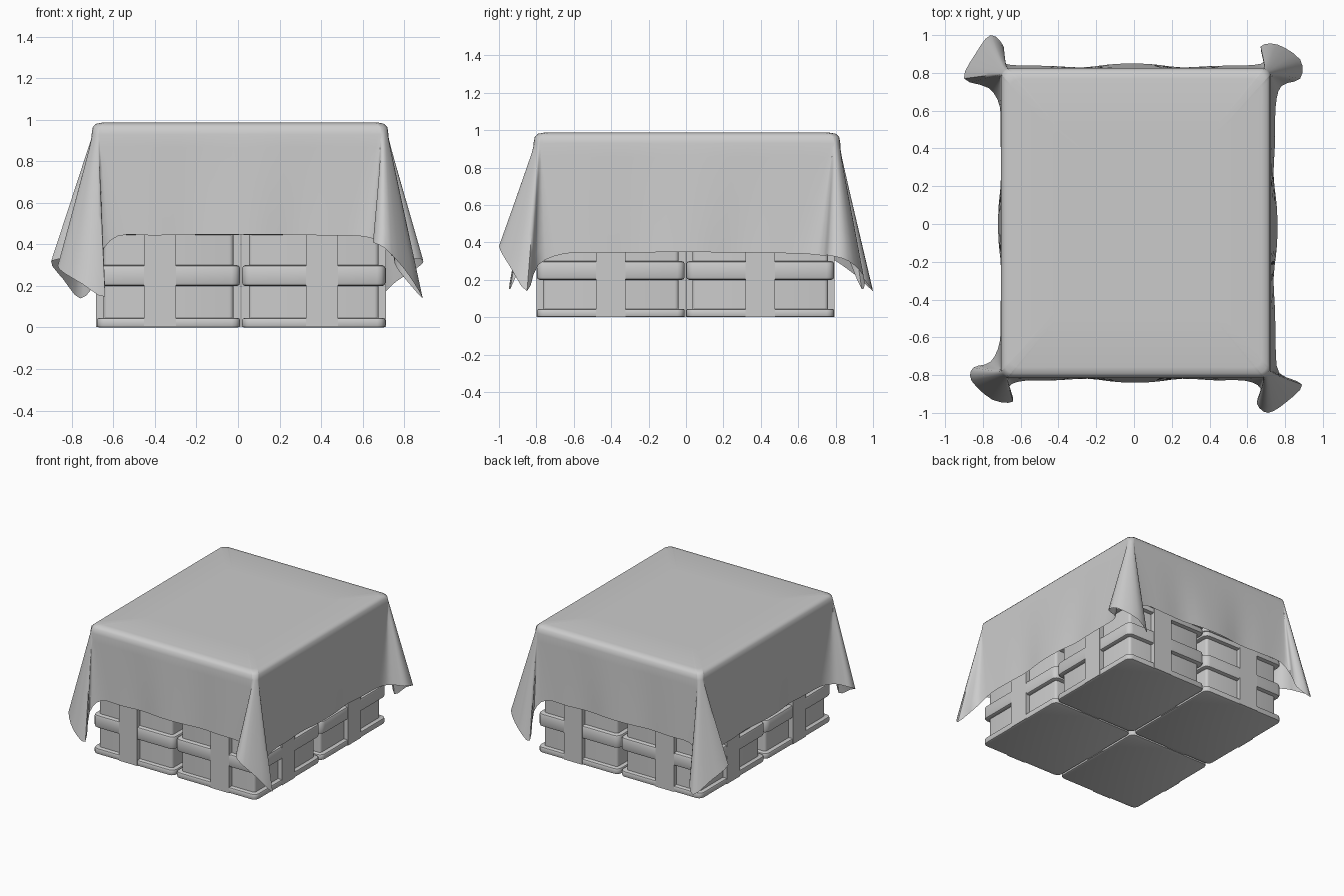
import bpy, bmesh, math
from mathutils import Vector

if "Cube" in bpy.data.objects:
    bpy.data.objects.remove(bpy.data.objects["Cube"])


def material(name, value):
    m = bpy.data.materials.new(name)
    m.use_nodes = True
    color = (value, value, value, 1)
    m.diffuse_color = color
    m.node_tree.nodes["Principled BSDF"].inputs["Base Color"].default_value = color
    return m


GREY = material("plain grey", 0.6)


def finish(bm, name, angle):
    bmesh.ops.recalc_face_normals(bm, faces=bm.faces)
    mesh = bpy.data.meshes.new(name)
    bm.to_mesh(mesh)
    bm.free()
    mesh.materials.append(GREY)
    ob = bpy.data.objects.new(name, mesh)
    bpy.context.collection.objects.link(ob)
    bpy.ops.object.select_all(action="DESELECT")
    ob.select_set(True)
    bpy.context.view_layer.objects.active = ob
    bpy.ops.object.shade_smooth_by_angle(angle=math.radians(angle))
    return ob


def box(name, center, size, corner=0, soften=0):
    """Box with rounded upright corners and softened rims."""
    bm = bmesh.new()
    bmesh.ops.create_cube(bm, size=1)
    for v in bm.verts:
        v.co = Vector(a * b + c for a, b, c in zip(v.co, size, center))
    if corner:
        upright = [e for e in bm.edges
                   if abs(e.verts[0].co.z - e.verts[1].co.z) > 0.001]
        bmesh.ops.bevel(bm, geom=upright, offset=corner, segments=3,
                        profile=0.5, affect="EDGES")
    if soften:
        rims = [e for e in bm.edges if e.calc_face_angle(0) > 1]
        bmesh.ops.bevel(bm, geom=rims, offset=soften, segments=2,
                        profile=0.5, affect="EDGES")
    return finish(bm, name, 35)


# Crates: two layers of two by two
WIDTH, DEPTH, LAYER = 0.69, 0.79, 0.485


def crate(x, y, z, strap_x):
    def part(name, low, high, inset, corner, soften):
        box(name, (x, y, z + (low + high) / 2),
            (WIDTH - inset, DEPTH - inset, high - low), corner, soften)
    part("crate_body", 0.02, 0.47, 0.065, 0.02, 0)
    part("crate_base", 0, 0.045, 0, 0.04, 0.01)
    part("crate_band", 0.2, 0.3, 0, 0.04, 0.015)
    part("crate_lid", 0.445, LAYER, 0, 0.04, 0.01)
    mid, tall = z + LAYER / 2, LAYER - 0.004
    box("crate_strap_lengthwise", (strap_x, y, mid), (0.155, DEPTH + 0.006, tall))
    box("crate_strap_crosswise", (x, y, mid), (WIDTH + 0.006, 0.158, tall))


for z in (0, LAYER):
    for y in (-0.402, 0.397):
        crate(-0.335, y, z, -0.375)
        crate(0.365, y, z, 0.405)

# Cloth: hem points of each draped corner, counterclockwise
FRONT_LEFT_SIDE = [(-0.71, -0.62, 0.34), (-0.76, -0.73, 0.33), (-0.85, -0.76, 0.32),
                   (-0.86, -0.83, 0.28), (-0.75, -0.93, 0.21), (-0.64, -0.94, 0.15),
                   (-0.66, -0.86, 0.34), (-0.58, -0.83, 0.44)]
FRONT_RIGHT_SIDE = [(0.59, -0.83, 0.44), (0.67, -0.87, 0.42), (0.65, -0.95, 0.41),
                    (0.71, -1.0, 0.38), (0.81, -0.94, 0.27), (0.89, -0.85, 0.14),
                    (0.77, -0.79, 0.28), (0.75, -0.65, 0.34)]
BACK_RIGHT_SIDE = [(0.75, 0.62, 0.34), (0.78, 0.73, 0.33), (0.88, 0.77, 0.33),
                   (0.88, 0.87, 0.3), (0.76, 0.95, 0.22), (0.67, 0.94, 0.15),
                   (0.69, 0.86, 0.34), (0.6, 0.84, 0.44)]
BACK_LEFT_SIDE = [(-0.62, 0.84, 0.44), (-0.7, 0.86, 0.36), (-0.69, 0.94, 0.22),
                  (-0.76, 1.0, 0.14), (-0.84, 0.9, 0.23), (-0.9, 0.77, 0.32),
                  (-0.77, 0.72, 0.33), (-0.71, 0.62, 0.34)]
CORNERS = [FRONT_LEFT_SIDE, FRONT_RIGHT_SIDE, BACK_RIGHT_SIDE, BACK_LEFT_SIDE]
MID = Vector((0.01, 0.005, 0))
HALF_X, HALF_Y, ROUND = 0.715, 0.82, 0.05
SIGNS = [(-1, -1), (1, -1), (1, 1), (-1, 1)]

pairs = []  # matching points of the upper edge and the hem
for i, hem in enumerate(CORNERS):
    sx, sy = SIGNS[i]
    pivot = MID + Vector((sx * (HALF_X - ROUND), sy * (HALF_Y - ROUND), 0.93))
    last = len(hem) - 1
    for k, h in enumerate(hem):
        a = math.pi + math.pi / 2 * (i + k / last)
        pairs.append((pivot + ROUND * Vector((math.cos(a), math.sin(a), 0)), Vector(h)))
    # Straight run to the next corner
    nx, ny = SIGNS[(i + 1) % 4]
    next_pivot = MID + Vector((nx * (HALF_X - ROUND), ny * (HALF_Y - ROUND), 0.93))
    start, stop = pairs[-1], next_pivot + (pairs[-1][0] - pivot)
    end_hem = Vector(CORNERS[(i + 1) % 4][0])
    out = (pairs[-1][0] - pivot).normalized()
    for k in range(1, 7):
        f = k / 7
        low = start[1].lerp(end_hem, f)
        low += out * 0.012 * math.cos(f * math.tau * 2)
        low.z += 0.008 * math.sin(f * math.pi)
        pairs.append((start[0].lerp(stop, f), low))


def spline(points, steps):
    """Closed smooth curve through the points."""
    n, result = len(points), []
    for i in range(n):
        a, b, c, d = (points[(i + j) % n] for j in (-1, 0, 1, 2))
        for s in range(steps):
            t = s / steps
            result.append(b + (c - a) * t / 2
                          + (a * 2 - b * 5 + c * 4 - d) * t * t / 2
                          + (b * 3 - a - c * 3 + d) * t ** 3 / 2)
    return result


upper = spline([p[0] for p in pairs], 3)
lower = spline([p[1] for p in pairs], 3)

bm = bmesh.new()
rings = []
for scale, height in ((0.6, 0.988), (0.93, 0.987), (0.97, 0.981), (0.992, 0.965)):
    ring = []
    for p in upper:
        q = MID + (p - MID) * scale
        q.z = height
        ring.append(bm.verts.new(q))
    rings.append(ring)
for s in range(9):
    rings.append([bm.verts.new(a.lerp(b, s / 8)) for a, b in zip(upper, lower)])
bm.faces.new(rings[0])
count = len(upper)
for r, q in zip(rings, rings[1:]):
    for i in range(count):
        j = (i + 1) % count
        bm.faces.new((r[i], r[j], q[j], q[i]))
finish(bm, "draped_cloth", 60)
